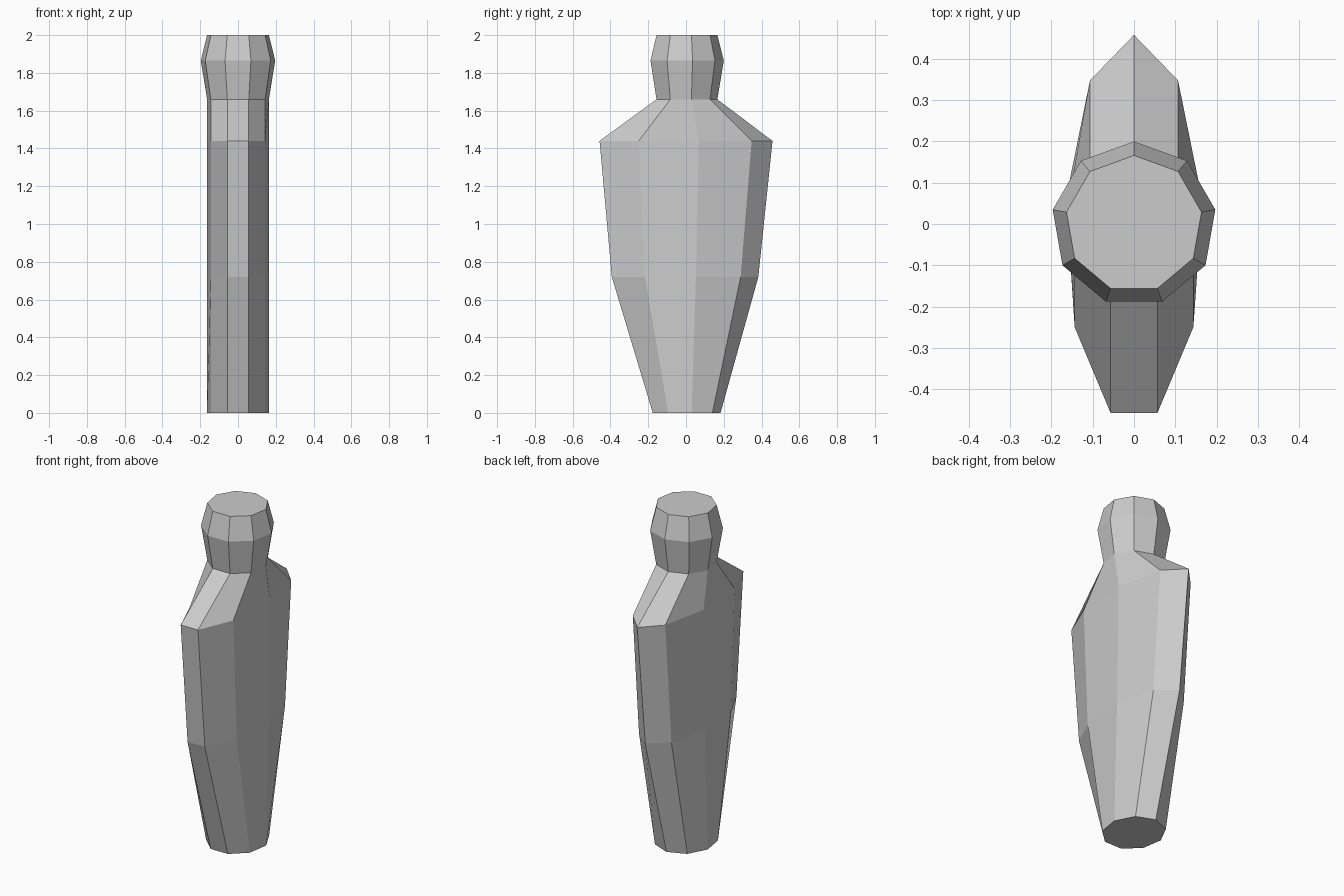
import bpy, bmesh, math

if "Cube" in bpy.data.objects:
    bpy.data.objects.remove(bpy.data.objects["Cube"])

SIDES = 9
# Rings bottom to top: height, x radius, y radius, y offset
RINGS = [
    (0.00, 0.166, 0.185, -0.002),   # foot
    (0.72, 0.166, 0.400, -0.017),   # waist
    (1.44, 0.166, 0.472, -0.014),   # shoulders
    (1.66, 0.166, 0.166, 0.000),    # neck
    (1.865, 0.200, 0.200, 0.000),   # widest part of head
    (2.00, 0.166, 0.166, 0.000),    # crown
]


def ring(bm, z, rx, ry, oy):
    angles = [math.pi / 2 + i * math.tau / SIDES for i in range(SIDES)]
    return [bm.verts.new((rx * math.cos(a), ry * math.sin(a) + oy, z)) for a in angles]


# Body and head lofted as one closed skin
bm = bmesh.new()
loops = [ring(bm, *r) for r in RINGS]
for low, high in zip(loops, loops[1:]):
    for i in range(SIDES):
        j = (i + 1) % SIDES
        bm.faces.new((low[i], low[j], high[j], high[i]))

# Flat base and crown
bm.faces.new(loops[0][::-1])
bm.faces.new(loops[-1])
bmesh.ops.recalc_face_normals(bm, faces=bm.faces)

mesh = bpy.data.meshes.new("figure_body")
bm.to_mesh(mesh)
bm.free()
body = bpy.data.objects.new("figure_body", mesh)
bpy.context.collection.objects.link(body)
